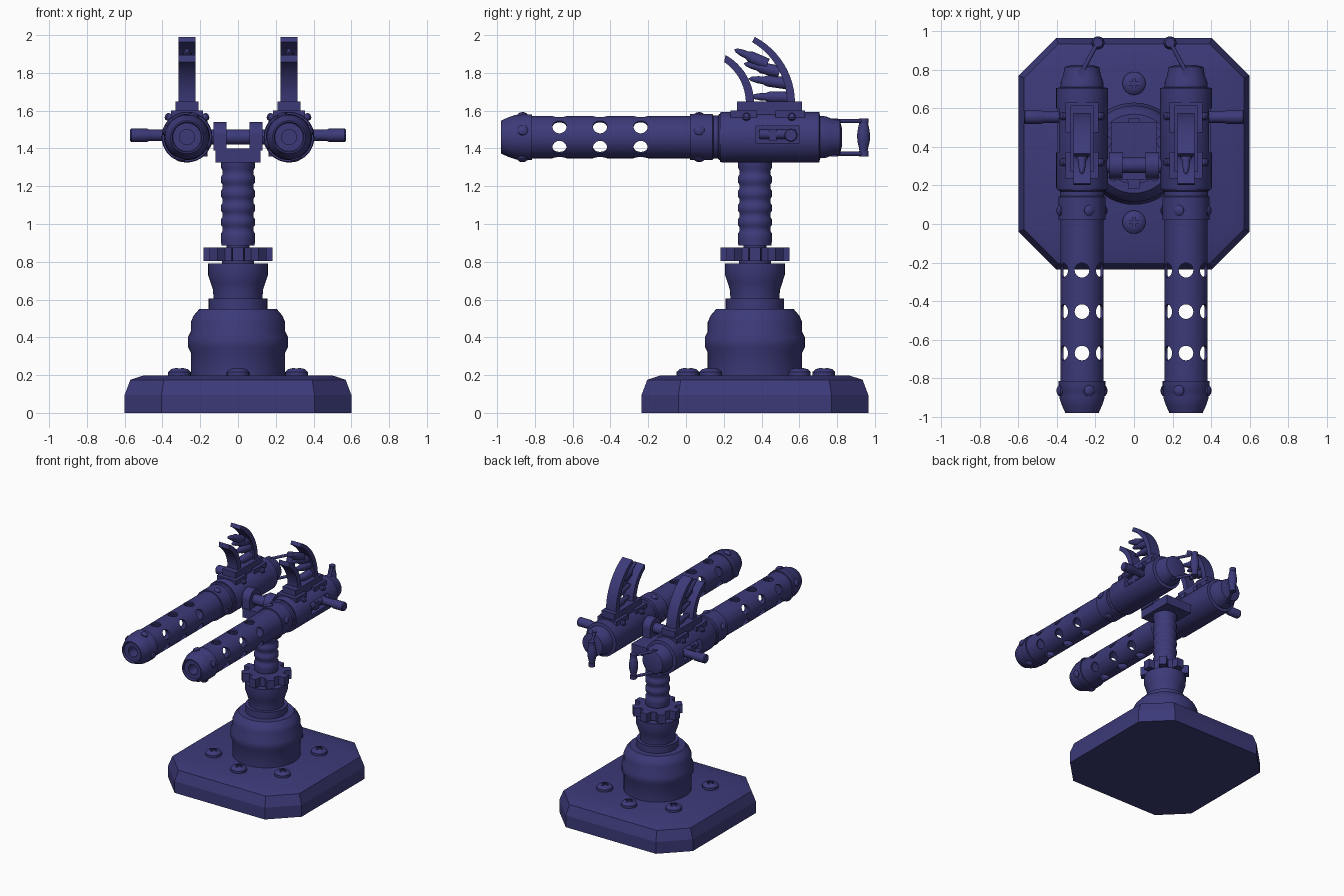
import bpy, bmesh, math
from mathutils import Matrix, Vector

if "Cube" in bpy.data.objects:
    bpy.data.objects.remove(bpy.data.objects["Cube"])

CY = 0.365                 # pedestal axis
GX, GZ = 0.27, 1.46        # gun axis
mat = bpy.data.materials.new("dark_blue")
mat.diffuse_color = (0.045, 0.042, 0.19, 1)
mat.use_nodes = True
mat.node_tree.nodes["Principled BSDF"].inputs["Base Color"].default_value = mat.diffuse_color


def place(loc, direction):
    return Matrix.Translation(loc) @ Vector(direction).to_track_quat('Z', 'Y').to_matrix().to_4x4()


def lathe(bm, profile, loc, direction=(0, 0, 1), seg=48):
    # revolve (radius, height) points around an axis
    b = bmesh.new()
    vs = [b.verts.new((r, 0, h)) for r, h in profile]
    es = [b.edges.new(p) for p in zip(vs, vs[1:])]
    bmesh.ops.spin(b, geom=vs + es, cent=(0, 0, 0), axis=(0, 0, 1), angle=2 * math.pi, steps=seg)
    bmesh.ops.remove_doubles(b, verts=b.verts[:], dist=1e-5)
    merge(bm, b, place(loc, direction))


def merge(bm, b, m=Matrix()):
    bmesh.ops.transform(b, matrix=m, verts=b.verts[:])
    bmesh.ops.recalc_face_normals(b, faces=b.faces[:])
    me = bpy.data.meshes.new("tmp")
    b.to_mesh(me)
    b.free()
    bm.from_mesh(me)
    bpy.data.meshes.remove(me)


def box(bm, x, y, z):
    b = bmesh.new()
    bmesh.ops.create_cube(b, size=1)
    c = [(p[0] + p[1]) / 2 for p in (x, y, z)]
    merge(bm, b, Matrix.Translation(c) @ Matrix.Diagonal((x[1] - x[0], y[1] - y[0], z[1] - z[0], 1)))


def prism(bm, pts, vec):
    b = bmesh.new()
    f = b.faces.new([b.verts.new(p) for p in pts])
    g = bmesh.ops.extrude_face_region(b, geom=[f])["geom"]
    bmesh.ops.translate(b, vec=vec, verts=[v for v in g if isinstance(v, bmesh.types.BMVert)])
    merge(bm, b)


def rod(bm, a, c, r, seg=16):
    a, c = Vector(a), Vector(c)
    h = (c - a).length
    lathe(bm, [(0, 0), (r, 0), (r, h), (0, h)], a, c - a, seg)


def finish(name, bm, mirror=False, cutter=None, angle=35):
    me = bpy.data.meshes.new(name)
    bm.to_mesh(me)
    bm.free()
    ob = bpy.data.objects.new(name, me)
    bpy.context.collection.objects.link(ob)
    me.materials.append(mat)
    bpy.ops.object.select_all(action='DESELECT')
    bpy.context.view_layer.objects.active = ob
    ob.select_set(True)
    if cutter:
        cme = bpy.data.meshes.new("cutter")
        cutter.to_mesh(cme)
        cutter.free()
        cob = bpy.data.objects.new("cutter", cme)
        bpy.context.collection.objects.link(cob)
        cob.hide_render = True
        m = ob.modifiers.new("cut", 'BOOLEAN')
        m.operation, m.solver, m.object = 'DIFFERENCE', 'EXACT', cob
        bpy.ops.object.modifier_apply(modifier="cut")
        bpy.data.objects.remove(cob)
    bpy.ops.object.shade_smooth_by_angle(angle=math.radians(angle))
    if mirror:
        ob.modifiers.new("mirror", 'MIRROR').use_axis = (True, False, False)
    return ob


# Octagonal base with sloped shoulders
bm = bmesh.new()
rings = []
for z, i in ((0, 0), (0.095, 0), (0.175, 0.03), (0.198, 0.1)):
    a, c = 0.6 - i, 0.405 - i * 0.41
    oct_pts = [(a, -c), (a, c), (c, a), (-c, a), (-a, c), (-a, -c), (-c, -a), (c, -a)]
    rings.append([bm.verts.new((x, CY + y, z)) for x, y in oct_pts])
for lo, hi in zip(rings, rings[1:]):
    for k in range(8):
        bm.faces.new((lo[k], lo[(k + 1) % 8], hi[(k + 1) % 8], hi[k]))
bm.faces.new(rings[0][::-1])
bm.faces.new(rings[-1])
finish("base", bm, angle=20)

# Cross-slotted base bolts
bm, cut = bmesh.new(), bmesh.new()
a, w = 0.03, 0.008
cross = [(a, -w), (a, w), (w, w), (w, a), (-w, a), (-w, w), (-a, w), (-a, -w), (-w, -w), (-w, -a), (w, -a), (w, -w)]
for x, y in ((0, 0.01), (0, 0.73), (0.31, 0.13), (-0.31, 0.13), (0.31, 0.6), (-0.31, 0.6)):
    lathe(bm, [(0, 0), (0.06, 0), (0.06, 0.022), (0.045, 0.036), (0.02, 0.043), (0, 0.044)], (x, y, 0.195), seg=24)
    prism(cut, [(x + u, y + v, 0.228) for u, v in cross], (0, 0, 0.05))
finish("base_bolts", bm, cutter=cut)

# Turned pedestal
bm = bmesh.new()
lathe(bm, [(0, 0.19), (0.25, 0.19), (0.25, 0.32), (0.265, 0.35), (0.265, 0.4), (0.25, 0.43), (0.25, 0.48),
           (0.235, 0.515), (0.205, 0.55), (0.155, 0.55), (0.155, 0.605), (0.13, 0.605), (0.132, 0.65),
           (0.145, 0.69), (0.158, 0.73), (0.158, 0.79), (0.085, 0.79), (0.085, 0.81), (0.06, 0.82),
           (0.06, 0.89), (0, 0.89)], (0, CY, 0))
finish("pedestal", bm)

# Toothed adjusting wheel
bm = bmesh.new()
pts = []
for k in range(8):
    t = k * math.pi / 4
    for r, d in ((0.135, -0.25), (0.185, -0.16), (0.185, 0.16), (0.135, 0.25)):
        pts.append((r * math.cos(t + d), CY + r * math.sin(t + d), 0.805))
prism(bm, pts, (0, 0, 0.07))
finish("adjusting_wheel", bm)

# Ribbed column
bm = bmesh.new()
prof = [(0, 0.885), (0.088, 0.885)]
for k in range(5):
    z = 0.92 + k * 0.075
    prof += [(0.09, z), (0.09, z + 0.03), (0.083, z + 0.04), (0.083, z + 0.065)]
lathe(bm, prof + [(0.09, 1.3), (0.09, 1.34), (0, 1.34)], (0, CY, 0))
finish("column", bm)

# Yoke with two lugs and cross pin
bm = bmesh.new()
box(bm, (-0.12, 0.12), (0.23, 0.53), (1.325, 1.4))
for s in (-1, 1):
    rod(bm, (s * 0.06, 0.305, 1.47), (s * 0.13, 0.305, 1.47), 0.07, 32)
    box(bm, (min(s * 0.06, s * 0.13), max(s * 0.06, s * 0.13)), (0.235, 0.375), (1.39, 1.47))
rod(bm, (-0.18, 0.305, 1.46), (0.18, 0.305, 1.46), 0.04, 24)
finish("yoke", bm)

# Perforated hollow shroud
bm, cut = bmesh.new(), bmesh.new()
lathe(bm, [(0.098, -0.85), (0.112, -0.85), (0.112, 0.1), (0.098, 0.1), (0.098, -0.85)], (GX, 0, GZ), (0, 1, 0), 60)
for y in (-0.67, -0.455, -0.24):
    for k in range(6):
        d = Vector((math.sin(k * math.pi / 3), 0, math.cos(k * math.pi / 3)))
        c = Vector((GX, y, GZ))
        rod(cut, c + d * 0.084, c + d * 0.14, 0.038, 24)
finish("barrel_shroud", bm, True, cut)

# Muzzle cap with bore, rear collar
bm = bmesh.new()
lathe(bm, [(0, -0.88), (0.04, -0.88), (0.04, -0.965), (0.075, -0.965), (0.08, -0.98), (0.087, -0.98),
           (0.105, -0.94), (0.118, -0.9), (0.118, -0.87), (0.121, -0.865), (0.121, -0.815), (0, -0.815)],
      (GX, 0, GZ), (0, 1, 0))
lathe(bm, [(0, 0.02), (0.122, 0.02), (0.122, 0.14), (0.114, 0.145), (0.114, 0.17), (0.122, 0.175),
           (0.122, 0.21), (0, 0.21)], (GX, 0, GZ), (0, 1, 0))
finish("muzzle_and_collar", bm, True)

# Collar bolts, four round each ring
bm = bmesh.new()
for y in (-0.865, 0.07):
    for k in range(4):
        t = math.radians(18 + 90 * k)
        d = Vector((math.cos(t), 0, math.sin(t)))
        lathe(bm, [(0, 0), (0.028, 0), (0.028, 0.012), (0.018, 0.02), (0, 0.023)],
              Vector((GX, y, GZ)) + d * 0.113, d, 16)
finish("collar_bolts", bm, True)

# Receiver with ejection window
bm, cut = bmesh.new(), bmesh.new()
lathe(bm, [(0, 0.18), (0.13, 0.18), (0.134, 0.19), (0.134, 0.705), (0.112, 0.71), (0.11, 0.74), (0.098, 0.77),
           (0.09, 0.815), (0.05, 0.825), (0, 0.825)], (GX, 0, GZ), (0, 1, 0), 60)
box(cut, (0.36, 0.5), (0.37, 0.6), (1.43, 1.52))
finish("receiver", bm, True, cut)

# Breech mechanism and cocking handle
bm = bmesh.new()
rod(bm, (0.365, 0.39, 1.475), (0.365, 0.58, 1.475), 0.025)
box(bm, (0.36, 0.39), (0.44, 0.48), (1.44, 1.5))
lathe(bm, [(0, 0.35), (0.03, 0.35), (0.03, 0.47), (0.035, 0.48), (0.035, 0.565), (0.03, 0.572), (0, 0.572)],
      (0, 0.555, 1.47), (1, 0, 0), 24)
finish("cocking_handle", bm, True)

# Magazine bracket
bm = bmesh.new()
box(bm, (0.185, 0.355), (0.235, 0.375), (1.54, 1.6))
box(bm, (0.185, 0.355), (0.475, 0.63), (1.54, 1.6))
box(bm, (0.21, 0.33), (0.27, 0.615), (1.55, 1.648))
for y in (0.32, 0.56):
    for s in (-1, 1):
        lathe(bm, [(0, 0), (0.02, 0), (0.02, 0.035), (0.012, 0.043), (0, 0.045)],
              (GX + s * 0.075, y, 1.555), (s, 0, 0.5), 12)
finish("magazine_bracket", bm, True)


# Curved magazine walls
def arc(y, z, r, ang):
    return [(y - r + r * math.cos(ang * k / 12), z + r * math.sin(ang * k / 12)) for k in range(13)]


bm = bmesh.new()
for outer, inner in ((arc(0.577, 1.64, 0.395, 1.09), arc(0.535, 1.64, 0.375, 1.04)),
                     (arc(0.36, 1.64, 0.29, 1.07), arc(0.317, 1.64, 0.264, 0.97))):
    prism(bm, [(0.225, y, z) for y, z in outer + inner[::-1]], (0.09, 0, 0))
finish("magazine", bm, True)

# Cartridges stacked between the walls
bm = bmesh.new()
for a, c in (((0.55, 1.67), (0.34, 1.675)), ((0.535, 1.745), (0.33, 1.77)),
             ((0.495, 1.805), (0.305, 1.85)), ((0.43, 1.845), (0.255, 1.925))):
    p, q = Vector((GX, *a)), Vector((GX, *c))
    h = (q - p).length
    lathe(bm, [(0, 0), (0.032, 0), (0.03, h * 0.5), (0.02, h * 0.62), (0.019, h * 0.75), (0.012, h * 0.92), (0, h)],
          p, q - p, 16)
finish("cartridges", bm, True)

# Rear grip on two slanted arms
bm = bmesh.new()
for z in (1.372, 1.545):
    rod(bm, (0.272, 0.785, z), (0.187, 0.945, z), 0.011, 12)
    lathe(bm, [(0, -0.014), (0.025, -0.014), (0.025, 0.014), (0, 0.014)], (0.187, 0.942, z), seg=20)
    lathe(bm, [(0, -0.014), (0.02, -0.014), (0.02, 0.014), (0, 0.014)], (0.272, 0.785, z), seg=20)
lathe(bm, [(0, 1.375), (0.02, 1.375), (0.024, 1.4), (0.033, 1.44), (0.034, 1.475), (0.029, 1.51), (0.022, 1.54),
           (0, 1.545)], (0.187, 0.94, 0), seg=24)
finish("rear_grip", bm, True)
